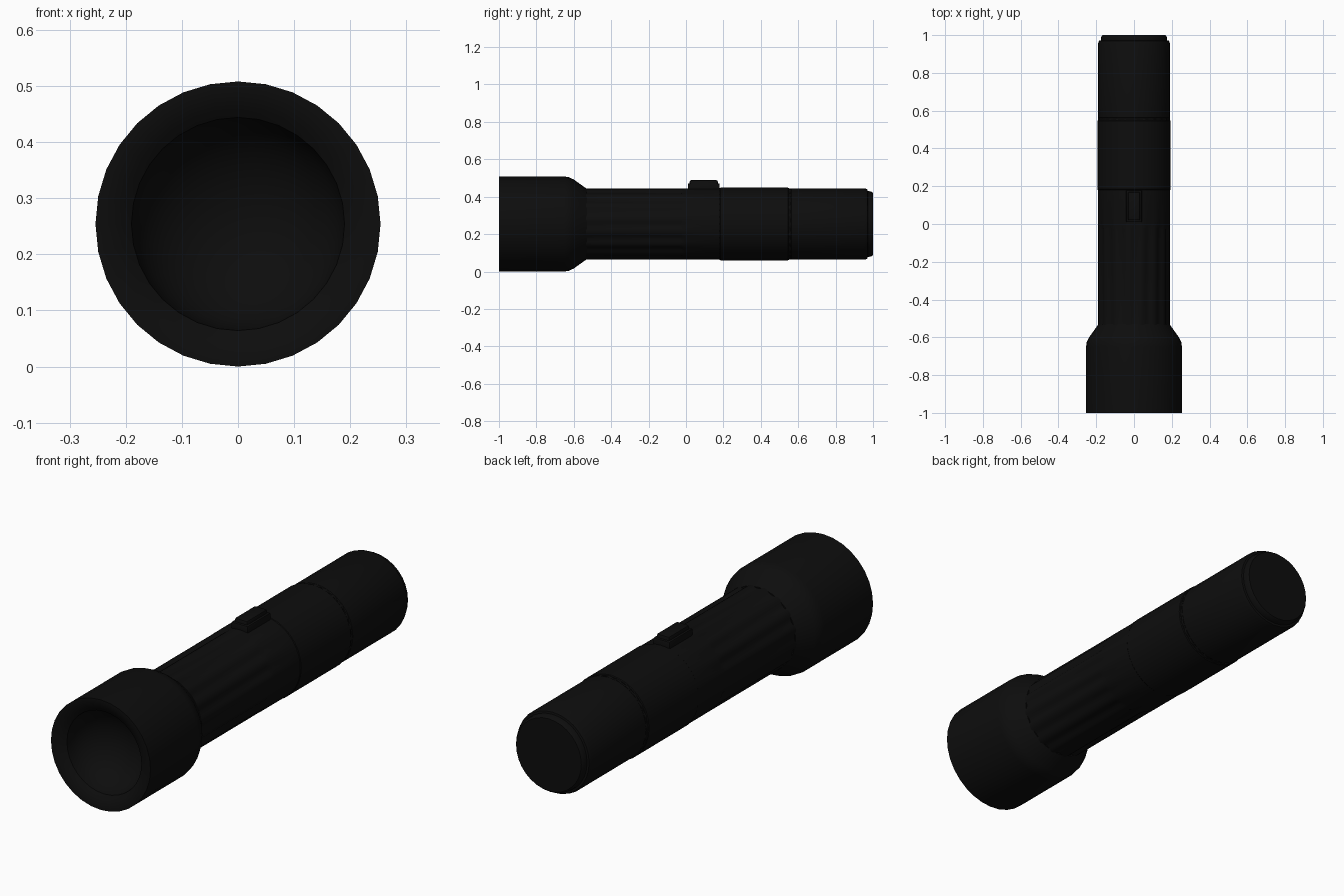
import bpy, bmesh, math

if "Cube" in bpy.data.objects:
    bpy.data.objects.remove(bpy.data.objects["Cube"])

AXIS_Z = 0.254

black = bpy.data.materials.new("matte black")
black.diffuse_color = (0.004, 0.004, 0.004, 1)
black.use_nodes = True
black.node_tree.nodes["Principled BSDF"].inputs["Base Color"].default_value = black.diffuse_color


def finish(bm, name, angle=35):
    bmesh.ops.recalc_face_normals(bm, faces=bm.faces)
    me = bpy.data.meshes.new(name)
    bm.to_mesh(me)
    bm.free()
    me.materials.append(black)
    ob = bpy.data.objects.new(name, me)
    bpy.context.collection.objects.link(ob)
    bpy.ops.object.select_all(action='DESELECT')
    ob.select_set(True)
    bpy.context.view_layer.objects.active = ob
    bpy.ops.object.shade_smooth_by_angle(angle=math.radians(angle))
    return ob


def lathe(name, profile, sides, dent=None, angle=35):
    """Spin (y, radius) points about the long axis; dent(i, y) lowers the radius."""
    bm = bmesh.new()
    rings = []
    for y, r in profile:
        if r == 0:
            rings.append([bm.verts.new((0, y, AXIS_Z))])
            continue
        ring = []
        for i in range(sides):
            a = 2 * math.pi * i / sides
            q = r - (dent(i, y) if dent else 0)
            ring.append(bm.verts.new((q * math.sin(a), y, AXIS_Z + q * math.cos(a))))
        rings.append(ring)
    for a, b in zip(rings, rings[1:]):
        for i in range(sides):
            j = (i + 1) % sides
            if len(a) == 1:
                bm.faces.new((a[0], b[i], b[j]))
            elif len(b) == 1:
                bm.faces.new((a[i], a[j], b[0]))
            else:
                bm.faces.new((a[i], a[j], b[j], b[i]))
    return finish(bm, name, angle)


def block(name, center, size, bevel):
    bm = bmesh.new()
    bmesh.ops.create_cube(bm, size=1)
    for v in bm.verts:
        v.co = [c + p * s for c, p, s in zip(center, v.co, size)]
    bmesh.ops.bevel(bm, geom=bm.edges[:], offset=bevel, segments=2,
                    profile=0.5, affect='EDGES')
    return finish(bm, name)


# Flared head with sloping rim and hollow reflector bowl
bowl = [(-0.82 - 0.155 * (1 - math.cos(t)), 0.19 * math.sin(t))
        for t in [math.pi / 2 * k / 8 for k in range(9)]]
lathe("head", bowl + [(-0.985, 0.205), (-1.0, 0.235), (-1.0, 0.254),
                      (-0.65, 0.254), (-0.625, 0.25), (-0.6, 0.238),
                      (-0.54, 0.195), (-0.53, 0.188), (-0.53, 0)], 32)


# Grip barrel with sixteen long rounded flutes
def flute(i, y):
    depth = (0, 0, 0.004, 0.009, 0.009, 0.004)[(i + 3) % 6]
    return depth if -0.55 < y < -0.005 else 0


lathe("fluted_barrel", [(-0.56, 0), (-0.56, 0.191), (-0.53, 0.191), (-0.03, 0.191),
                        (0.0, 0.191), (0.19, 0.191), (0.19, 0)], 96, flute)

# Slightly raised middle sleeve
lathe("middle_sleeve", [(0.18, 0), (0.18, 0.191), (0.184, 0.194), (0.546, 0.194),
                        (0.55, 0.191), (0.55, 0)], 32)

# Fine toothed ring in the joint
lathe("toothed_ring", [(0.545, 0), (0.545, 0.191), (0.562, 0.191), (0.562, 0)], 96,
      lambda i, y: 0.005 * (i // 2 % 2))

# Tail cap with stepped end
lathe("tail_cap", [(0.56, 0), (0.56, 0.188), (0.564, 0.191), (0.955, 0.191),
                   (0.97, 0.185), (0.972, 0.176), (0.99, 0.174), (1.0, 0.166),
                   (1.0, 0)], 32)

# Sliding switch on top
block("switch_base", (0, 0.095, 0.446), (0.085, 0.17, 0.05), 0.006)
block("switch_button", (0, 0.095, 0.465), (0.065, 0.15, 0.046), 0.008)
